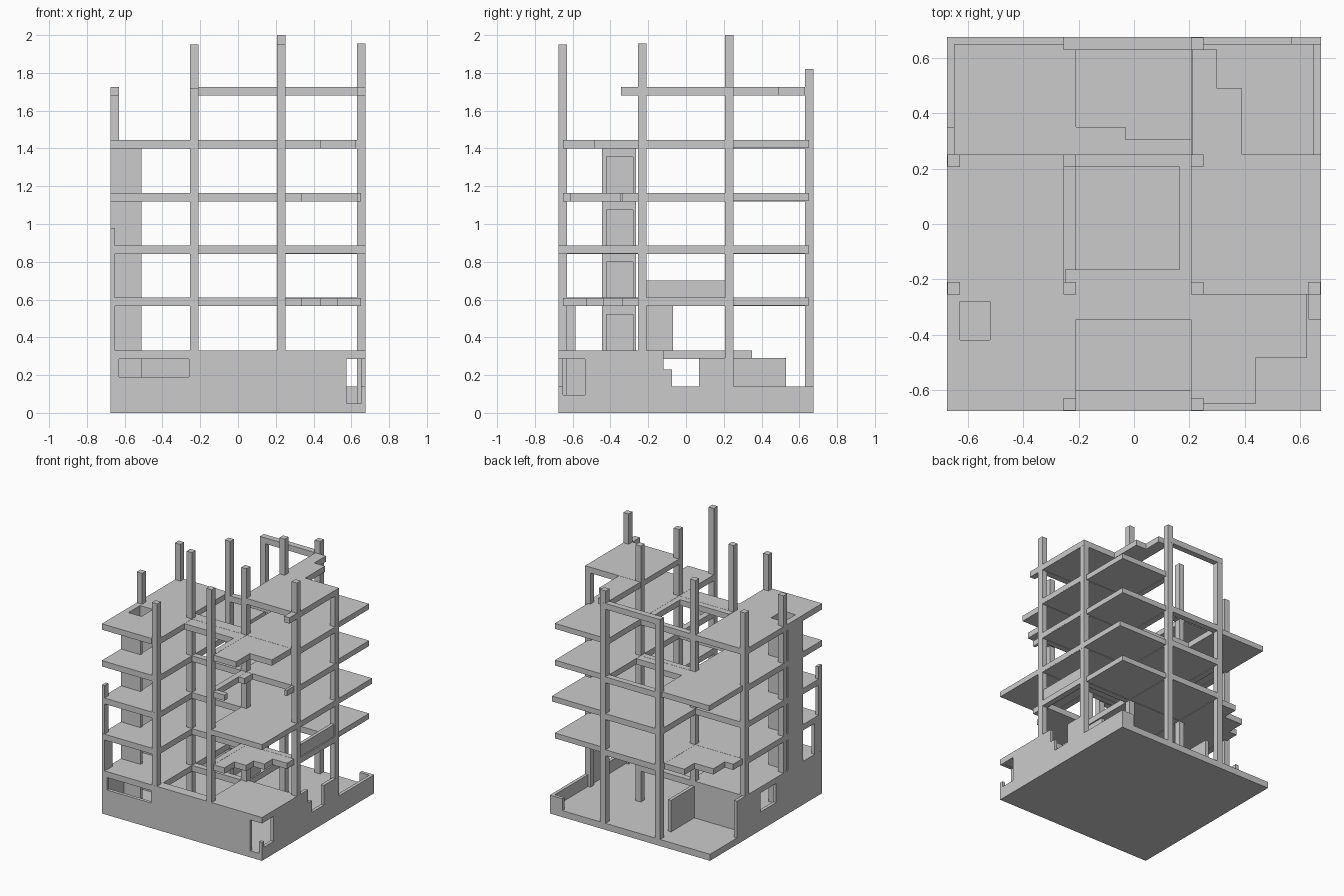
import bpy, bmesh
from mathutils import Matrix

if "Cube" in bpy.data.objects:
    bpy.data.objects.remove(bpy.data.objects["Cube"])

E = 0.675
G = [-0.652, -0.232, 0.228, 0.652]      # column grid lines
H = 0.0225                              # half column width
TOPS = [0.33, 0.61, 0.885, 1.165, 1.445, 1.725]
T = 0.045


def boxes(name, items):
    """One object from a list of (x0, x1, y0, y1, z0, z1) boxes."""
    bm = bmesh.new()
    for x0, x1, y0, y1, z0, z1 in items:
        m = Matrix.Translation(((x0 + x1) / 2, (y0 + y1) / 2, (z0 + z1) / 2))
        m = m @ Matrix.Diagonal((x1 - x0, y1 - y0, z1 - z0, 1))
        bmesh.ops.create_cube(bm, size=1, matrix=m)
    me = bpy.data.meshes.new(name)
    bm.to_mesh(me)
    bm.free()
    ob = bpy.data.objects.new(name, me)
    bpy.context.collection.objects.link(ob)
    return ob


# ground slab
boxes("ground_slab", [(-E, E, -E, E, 0, 0.05)])

# ground floor walls with window and corner gap
W = 0.025
I = E - W
boxes("front_wall", [
    (-E, 0.575, -E, -I, 0.05, 0.19), (-E, -0.63, -E, -I, 0.19, 0.29),
    (-0.26, 0.575, -E, -I, 0.19, 0.29), (-E, E, -E, -I, 0.285, 0.33),
    (0.65, E, -E, -I, 0.05, 0.14)])
boxes("right_wall", [
    (I, E, -0.535, -0.12, 0.05, 0.33), (I, E, -0.65, -0.535, 0.285, 0.33),
    (I, E, -0.65, -0.535, 0.05, 0.095), (I, E, -0.12, -0.075, 0.05, 0.23),
    (I, E, -0.075, E, 0.05, 0.14), (I, E, 0.07, 0.25, 0.14, 0.29)])
boxes("left_wall", [
    (-E, -I, -E, -0.12, 0.05, 0.29), (-E, -I, -0.12, 0.07, 0.05, 0.14),
    (-E, -I, 0.07, 0.35, 0.05, 0.29), (-E, -I, -E, 0.35, 0.285, 0.33)])
boxes("back_wall", [(0.57, E, I, E, 0.05, 0.14)])
boxes("inner_wall", [(-I, G[1], 0.225, 0.25, 0.05, 0.33)])
boxes("yard_partition", [(-0.245, -0.22, 0.25, 0.53, 0.05, 0.29)])

# columns: rows run front to back, zero where missing
heights = [[0.98, 1.72, 1.95, 0.0],
           [1.68, 1.95, 1.95, 1.955],
           [1.725, 1.86, 2.0, 1.72],
           [0.0, 1.72, 1.82, 0.0]]
for j, row in enumerate(heights):
    for i, top in enumerate(row):
        if top:
            x, y = G[i], G[j]
            x1 = x if (i, j) == (0, 0) else x + H
            boxes(f"column_{i}_{j}", [(x - H, x1, y - H, y + H, 0.04, top)])

# floor slabs; each row string goes front, middle, back and marks left, centre, right
patterns = ["X.X X.. ...",
            "X.. XX. .XX",
            "X.X XXX .XX",
            "X.. X.X X.X",
            "X.. X.X ..X",
            "... ..X ..."]
R = [-E, G[1], G[2], I]
HX, HY = (-0.63, -0.52), (-0.42, -0.28)     # shaft opening
for f, pat in enumerate(patterns):
    top = TOPS[f]
    z = (top - T + 0.004, top)
    items = []
    for j, row in enumerate(pat.split()):
        for i, ch in enumerate(row):
            if ch != "X":
                continue
            x0 = [-E, G[1], 0.206][i]
            x1 = [G[1], G[2], E if j == 1 or f == 2 else I][i]
            y0, y1 = R[j], R[j + 1]
            if i == 0 and j == 2:
                x0 = -I
            if f == 4 and i == 0:
                x1 = G[1] - H
            if i == 0 and j == 0 and f > 0:
                items += [(x0, x1, y0, HY[0], *z), (x0, x1, HY[1], y1, *z),
                          (x0, HX[0], *HY, *z), (HX[1], x1, *HY, *z)]
            else:
                items.append((x0, x1, y0, y1, *z))
    boxes(f"floor_{f + 1}", items)

# beams between neighbouring columns; the front centre bay has none
gone = {((1, 0), (2, 0))}
gone_top = {((1, 3), (2, 3)), ((1, 2), (1, 3)), ((1, 1), (1, 2))}
for f in range(1, 5):
    top = TOPS[f]
    items = []
    for j in range(4):
        for i in range(4):
            for a, b in ((i + 1, j), (i, j + 1)):
                if a > 3 or b > 3 or not (heights[j][i] and heights[b][a]):
                    continue
                key = ((i, j), (a, b))
                if key in gone or (f == 4 and key in gone_top):
                    continue
                items.append((G[i] - H, G[a] + H, G[j] - H, G[b] + H, top - T, top))
    boxes(f"beams_{f + 1}", items)
boxes("beams_1", [(-E, 0.25, G[1] - H, G[1] + H, 0.285, 0.33),
                  (-E, 0.25, G[2] - H, G[2] + H, 0.285, 0.33),
                  (G[1] - H, G[1] + H, -E, 0.25, 0.285, 0.33),
                  (G[2] - H, G[2] + H, -E, 0.22, 0.285, 0.33),
                  (-0.23, 0.23, -E, -0.6, 0.285, 0.33)])
boxes("top_beams", [(G[1] - H, 0.25, G[3] - H, E, 1.68, 1.725),
                    (G[2], E, G[2] - H, G[2] + H, 1.68, 1.725),
                    (G[2], E, G[1] - H, G[1] + H, 1.68, 1.725),
                    (0.63, E, -0.345, 0.25, 1.68, 1.725)])

# broken slab remains, stepped
broken = {
    1: [(0.23, 0.34, -0.65, -0.23), (0.23, 0.44, -0.53, -0.23), (0.23, 0.53, -0.44, -0.23),
        (0.23, 0.65, -0.34, -0.23), (-0.42, -0.23, 0.23, 0.62), (-0.58, -0.23, 0.23, 0.5),
        (-0.65, -0.23, 0.23, 0.36)],
    3: [(0.23, 0.34, -0.65, -0.61), (0.23, 0.3, -0.35, -0.23), (0.63, 0.65, -0.34, -0.23),
        (-0.21, 0.21, 0.23, 0.305), (-0.21, -0.03, 0.3, 0.35)],
    4: [(0.23, 0.44, -0.65, -0.23), (0.23, 0.625, -0.485, -0.23), (-0.21, 0.21, -0.345, -0.23),
        (0.165, 0.23, -0.21, 0.21), (-0.25, 0.21, -0.21, -0.165)],
    5: [(0.21, 0.3, 0.23, 0.63), (0.21, 0.39, 0.23, 0.49)],
}
for f, parts in broken.items():
    boxes(f"broken_slab_{f + 1}", [(*p, TOPS[f] - T, TOPS[f] - 0.001) for p in parts])

# service shaft with a doorway on each floor
sx0, sx1, sy0, sy1 = -E, -0.51, -0.445, -0.265
shaft = [(sx0, -0.63, sy0, sy1, 0.05, 1.41),
         (sx0, sx1, sy0, HY[0], 0.05, 1.41),
         (sx0, sx1, HY[1], sy1, 0.05, 1.41)]
for f in range(4):
    head = TOPS[f] + 0.19
    shaft.append((HX[1], sx1, *HY, head, TOPS[f + 1] - T + 0.01))
boxes("service_shaft", shaft)

# partition walls and parapet on the lower floors
boxes("parapet", [(0.64, 0.665, -0.21, 0.21, 0.6, 0.7)])
boxes("partition", [(0.215, 0.24, -0.215, -0.07, 0.285, 0.57)])
boxes("corner_pier", [(-E, -0.65, -0.64, -0.585, 0.33, 0.57)])
